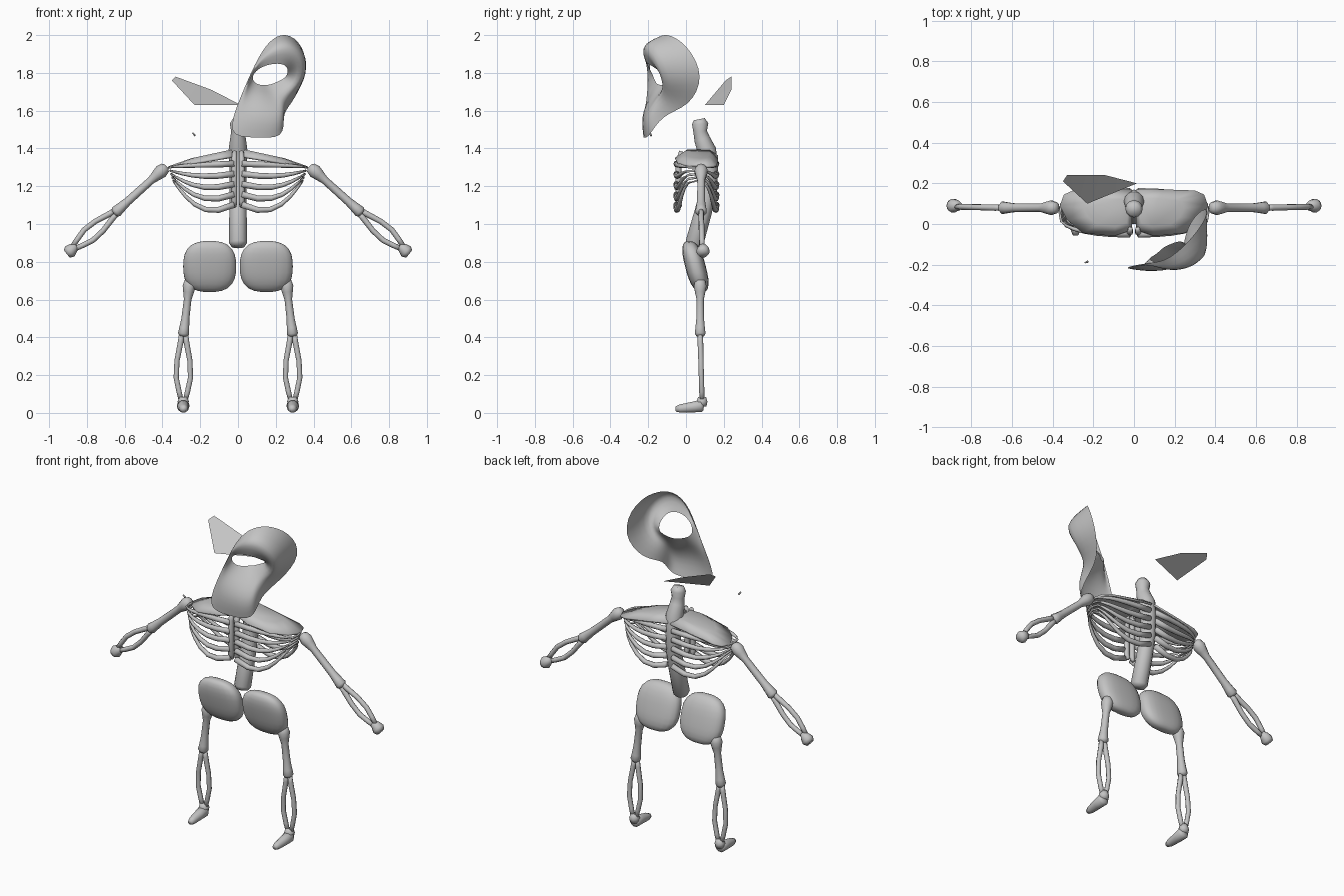
import bpy, bmesh, math
from mathutils import Vector

if "Cube" in bpy.data.objects:
    bpy.data.objects.remove(bpy.data.objects["Cube"], do_unlink=True)

bone = bpy.data.materials.new("bone_grey")
bone.use_nodes = True
GREY = (0.55, 0.55, 0.55, 1)
bone.diffuse_color = GREY
bone.node_tree.nodes["Principled BSDF"].inputs["Base Color"].default_value = GREY


def finish(name, bm, mirror=False, subdiv=0, recalc=True):
    if recalc:
        bmesh.ops.recalc_face_normals(bm, faces=bm.faces)
    mesh = bpy.data.meshes.new(name)
    bm.to_mesh(mesh)
    bm.free()
    for p in mesh.polygons:
        p.use_smooth = True
    mesh.materials.append(bone)
    ob = bpy.data.objects.new(name, mesh)
    bpy.context.collection.objects.link(ob)
    if mirror:
        ob.modifiers.new("mirror", "MIRROR").use_mirror_merge = False
    if subdiv:
        mod = ob.modifiers.new("subdivision", "SUBSURF")
        mod.levels = mod.render_levels = subdiv
    return ob


def add_tube(bm, pts, sides=10, squash=1.0):
    """Capped tube through (x, y, z, radius) points; squash scales it sideways."""
    pos = [Vector(p[:3]) for p in pts]
    rings = []
    for i, p in enumerate(pos):
        d = (pos[min(i + 1, len(pos) - 1)] - pos[max(i - 1, 0)]).normalized()
        ref = Vector((0, 1, 0)) if abs(d.y) < 0.8 else Vector((0, 0, 1))
        u = d.cross(ref).normalized()
        v = d.cross(u)
        r = pts[i][3]
        rings.append([bm.verts.new(p + r * (u * math.cos(a) + v * squash * math.sin(a)))
                      for a in (math.tau * k / sides for k in range(sides))])
    for a, b in zip(rings, rings[1:]):
        for k in range(sides):
            n = (k + 1) % sides
            bm.faces.new((a[k], a[n], b[n], b[k]))
    bm.faces.new(rings[0][::-1])
    bm.faces.new(rings[-1])


def tubes(name, paths, mirror=True, **kw):
    bm = bmesh.new()
    for p in paths:
        add_tube(bm, p, **kw)
    return finish(name, bm, mirror)


def blob(name, center, size, power=2.0, lean=0.0):
    """Rounded block; a higher power gives squarer sides, lean tilts it in y."""
    bm = bmesh.new()
    bmesh.ops.create_uvsphere(bm, u_segments=24, v_segments=14, radius=1)
    for v in bm.verts:
        k = sum(abs(c) ** power for c in v.co) ** (-1 / power)
        x, y, z = (c * k * s for c, s in zip(v.co, size))
        v.co = Vector(center) + Vector((x, y + lean * z, z))
    return finish(name, bm, True)


# Skull fragment: eye opening, face ridge and broken rim as three linked loops
eye = [(.09, -.16, 1.745), (.07, -.17, 1.775), (.10, -.19, 1.82), (.17, -.21, 1.85),
       (.25, -.2, 1.85), (.27, -.14, 1.81), (.25, -.08, 1.77), (.20, -.09, 1.75),
       (.18, -.1, 1.74), (.15, -.11, 1.735), (.12, -.14, 1.735)]
ridge = [(.02, -.23, 1.6), (.05, -.2, 1.75), (.11, -.22, 1.87), (.19, -.25, 1.93),
         (.29, -.24, 1.97), (.39, -.2, 1.87), (.36, -.16, 1.73), (.26, -.17, 1.67),
         (.25, -.2, 1.62), (.235, -.23, 1.58), (.12, -.25, 1.6)]
rim = [(-.07, -.22, 1.46), (.02, -.2, 1.69), (.09, -.19, 1.85), (.16, -.18, 1.97),
       (.25, -.11, 2.02), (.35, .01, 1.95), (.37, .1, 1.78), (.27, .02, 1.62),
       (.235, -.13, 1.58), (.25, -.2, 1.45), (.09, -.23, 1.46)]
bm = bmesh.new()
loops = [[bm.verts.new(c) for c in loop] for loop in (eye, ridge, rim)]
for a, b in zip(loops, loops[1:]):
    for k in range(len(a)):
        n = (k + 1) % len(a)
        bm.faces.new((a[k], a[n], b[n], b[k]))
finish("skull_fragment", bm, subdiv=2)

# Loose skull shard and tiny chip
bm = bmesh.new()
shard = [(-.35, .21, 1.76), (-.33, .24, 1.78), (-.14, .24, 1.71), (.015, .2, 1.63), (-.23, .1, 1.63)]
bmesh.ops.triangulate(bm, faces=[bm.faces.new([bm.verts.new(c) for c in shard])])
finish("skull_shard", bm)
tubes("bone_chip", [[(-.24, -.19, 1.483, .004), (-.228, -.185, 1.467, .006)]], mirror=False, sides=5)

# Spine and neck
tubes("spine", [[(0, .04, .88, .035), (0, .045, .9, .048), (0, .09, 1.06, .046), (0, .12, 1.18, .044),
                 (0, .125, 1.3, .044), (0, .11, 1.39, .05), (0, .085, 1.45, .042), (0, .075, 1.49, .036),
                 (0, .075, 1.53, .043), (0, .07, 1.555, .03)]], mirror=False, sides=12)

# Shoulder plates: a wing outline arched from the breastbone to the spine
bm = bmesh.new()
wing = [(.01, -.03), (.1, -.06), (.25, -.045), (.33, .02), (.365, .09), (.345, .145), (.3, .165), (.15, .17), (.01, .17)]
outer = [bm.verts.new((x, y, 1.365 - .16 * x)) for x, y in wing]
inner = [bm.verts.new((.03 + x * .6, .06 + (y - .06) * .6, 1.395 - .13 * x)) for x, y in wing]
for k in range(len(wing)):
    n = (k + 1) % len(wing)
    bm.faces.new((outer[k], outer[n], inner[n], inner[k]))
bm.faces.new(inner)
plate = finish("shoulder_plate", bm, True)
thick = plate.modifiers.new("thickness", "SOLIDIFY")
thick.thickness = 0.012

# Ribs: tapered loops from breastbone round the side to the spine
ribs = []
for i in range(5):
    z_mid, z_low, z_tip = 1.32 - .052 * i, 1.315 - .057 * i, 1.30 - .018 * i
    tip = .365 - .006 * i
    path = []
    for k in range(15):
        a = math.pi * k / 14
        out = math.sin(a)
        x = .02 + (tip - .02) * out ** .9
        y = .055 - .105 * math.copysign(abs(math.cos(a)) ** .6, math.cos(a))
        t = x / tip
        z = z_mid + (z_tip - z_mid) * t ** 3 + (z_low - z_mid) * math.sin(math.pi * t)
        path.append((x, y, z - .025 * i / 4 * math.sin(math.pi * t), .017 - .011 * t ** 2))
    ribs.append(path)
tubes("ribs", ribs, sides=8)
tubes("breastbone", [[(.018, -.03, 1.09, .01), (.02, -.04, 1.12, .016), (.02, -.04, 1.33, .016), (.018, -.025, 1.385, .012)]])

# Pelvis halves
blob("pelvis", (.15, .05, .775), (.14, .055, .135), power=2.7, lean=-.25)


# Limbs: one solid bone, then a pair of bowed bones ending in a joint
def limb(name, top, mid, end, r, bow):
    a, b, c = map(Vector, (top, mid, end))
    d = (b - a).normalized()
    upper = [(-.03, .5), (-.02, 1.1), (.01, 1.4), (.04, 1.15), (.08, .8)]
    path = [(*(a + d * s), r * k) for s, k in upper]
    path += [(*(b - d * s), r * k) for s, k in [(.08, .85), (.03, 1.05), (0, 1.2), (-.015, .8)]]
    tubes(name + "_upper", [path])
    axis = (c - b).normalized()
    side = axis.cross(Vector((0, 1, 0)))
    pair = []
    for s in (-1, 1):
        pair.append([(*(b.lerp(c, t) + side * s * o * bow), r * k) for t, o, k in
                     [(0, .3, .5), (.12, .4, .6), (.4, .9, .55), (.65, 1, .55), (.85, .6, .55), (1, .25, .5)]])
    tubes(name + "_lower", pair, sides=8)


limb("arm", (.40, .08, 1.285), (.645, .08, 1.065), (.87, .085, .875), .026, .036)
limb("leg", (.257, .075, .68), (.288, .075, .42), (.29, .085, .06), .025, .038)
tubes("hand", [[(.855, .085, .885, .018), (.872, .09, .872, .028), (.89, .09, .855, .036), (.907, .09, .842, .026)]])

# Feet
tubes("foot", [[(.29, .095, .035, .022), (.29, .08, .037, .034), (.29, .03, .03, .029),
                (.288, -.03, .023, .023), (.287, -.055, .02, .014)]])
tubes("ankle", [[(.29, .085, .085, .022), (.29, .085, .06, .03), (.29, .085, .035, .025)]])
